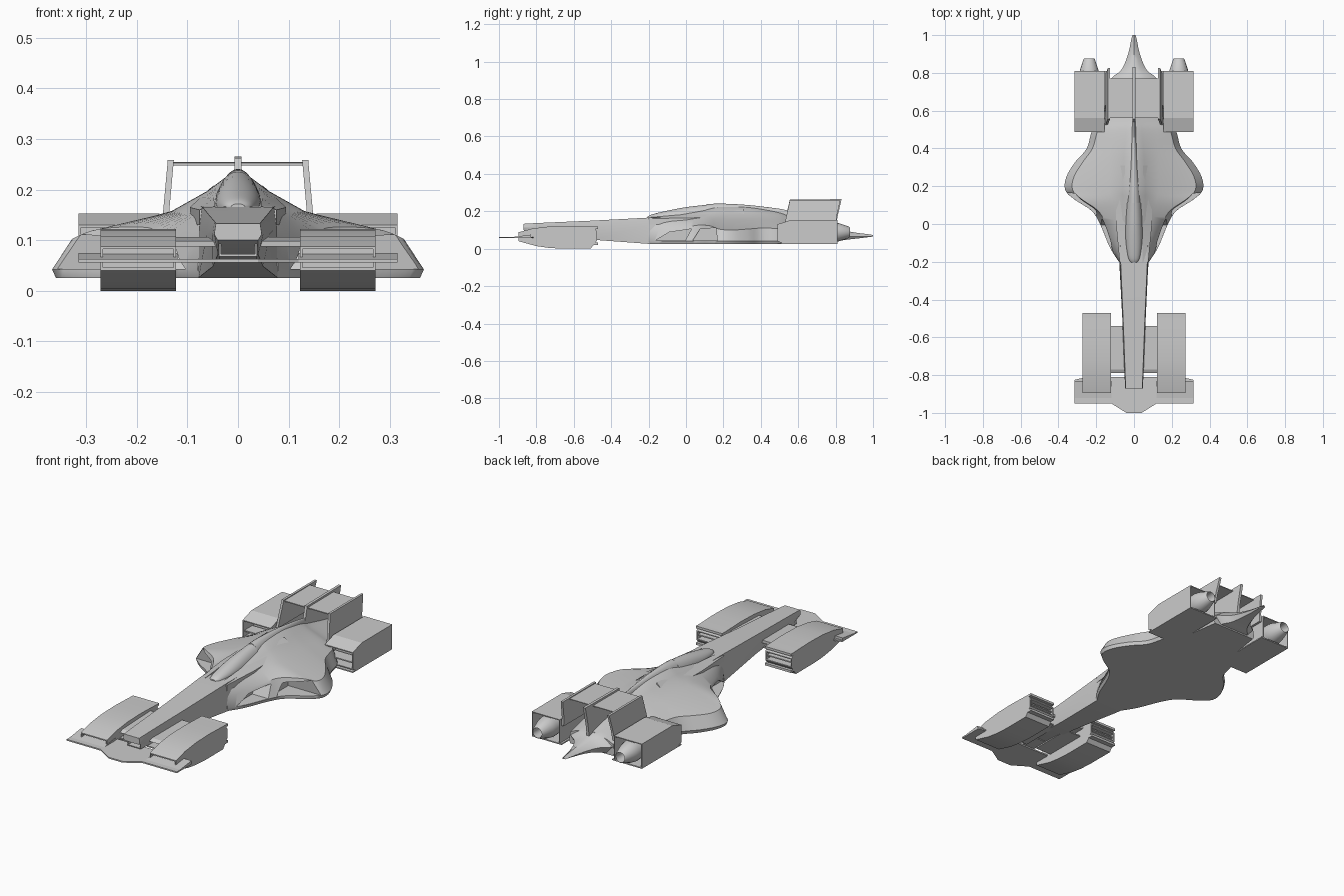
import bpy, bmesh, math
from mathutils import Vector

if "Cube" in bpy.data.objects:
    bpy.data.objects.remove(bpy.data.objects["Cube"])


def finish(bm, name, mirror=False, angle=32):
    bmesh.ops.recalc_face_normals(bm, faces=bm.faces)
    me = bpy.data.meshes.new(name)
    bm.to_mesh(me)
    bm.free()
    if angle:
        me.shade_smooth()
        me.set_sharp_from_angle(angle=math.radians(angle))
    ob = bpy.data.objects.new(name, me)
    bpy.context.collection.objects.link(ob)
    if mirror:
        m = ob.modifiers.new("mirror", 'MIRROR')
        m.use_mirror_merge = False
    return ob


def catmull(rows, n):
    """Smoothly interpolate rows of numbers, n steps per span."""
    out = []
    for i in range(len(rows) - 1):
        a, b, c, d = (rows[max(i - 1, 0)], rows[i], rows[i + 1], rows[min(i + 2, len(rows) - 1)])
        for k in range(n):
            t = k / n
            out.append([q + .5 * t * (r - p + t * (2*p - 5*q + 4*r - s + t * (3*(q - r) + s - p)))
                        for p, q, r, s in zip(a, b, c, d)])
    return out + [rows[-1]]


def skin(name, rings, **kw):
    """Bridge equal rings of 3D points and cap both ends."""
    bm = bmesh.new()
    vs = [[bm.verts.new(p) for p in r] for r in rings]
    n = len(vs[0])
    for a, b in zip(vs, vs[1:]):
        for i in range(n):
            j = (i + 1) % n
            bm.faces.new((a[i], a[j], b[j], b[i]))
    bm.faces.new(vs[0])
    bm.faces.new(vs[-1])
    return finish(bm, name, **kw)


def loft(name, sections, **kw):
    """sections: (y, half profile from bottom centre to top centre), mirrored in x."""
    rings = []
    for y, prof in sections:
        full = list(prof) + [(-x, z) for x, z in reversed(prof) if x > 1e-6]
        rings.append([(x, y, z) for x, z in full])
    return skin(name, rings, **kw)


def prism(name, prof, x0, x1, insets=(), lean=0, **kw):
    """Side profile (y, z) extruded in x; insets are (edge index, rim, depth) openings."""
    bm = bmesh.new()
    a = [bm.verts.new((x0 + lean * z, y, z)) for y, z in prof]
    b = [bm.verts.new((x1 + lean * z, y, z)) for y, z in prof]
    bm.faces.new(a)
    bm.faces.new(b)
    n = len(prof)
    sides = [bm.faces.new((a[i], a[(i+1) % n], b[(i+1) % n], b[i])) for i in range(n)]
    bmesh.ops.recalc_face_normals(bm, faces=bm.faces)
    for i, rim, depth in insets:
        f, nrm = sides[i], sides[i].normal.copy()
        bmesh.ops.inset_individual(bm, faces=[f], thickness=rim)
        new = bmesh.ops.extrude_discrete_faces(bm, faces=[f])["faces"][0]
        bmesh.ops.translate(bm, vec=-nrm * depth, verts=new.verts)
    return finish(bm, name, **kw)


def box(name, x0, x1, y0, y1, z0, z1, mirror=True):
    return prism(name, [(y0, z0), (y1, z0), (y1, z1), (y0, z1)], x0, x1, mirror=mirror, angle=0)


# Main body with swept side pods: y, floor width, shoulder, mid, hump, top
rows = [(-.20, .080, .074, .095, .060, .140, .040, .155, .160),
        (-.12, .130, .105, .103, .080, .145, .050, .165, .172),
        (.00, .180, .150, .116, .100, .150, .060, .178, .200),
        (.07, .225, .190, .126, .110, .155, .060, .186, .212),
        (.13, .315, .275, .122, .120, .158, .060, .192, .222),
        (.18, .364, .325, .104, .130, .158, .060, .197, .228),
        (.25, .358, .318, .100, .130, .157, .060, .197, .228),
        (.33, .310, .270, .105, .130, .154, .055, .194, .224),
        (.40, .250, .220, .110, .130, .150, .050, .188, .215),
        (.50, .220, .190, .108, .120, .143, .040, .175, .195),
        (.57, .165, .150, .105, .105, .132, .035, .155, .172),
        (.77, .130, .122, .085, .090, .100, .030, .115, .125)]
secs = []
for y, w, ws, zs, xm, zm, xh, zh, zt in catmull(rows, 4):
    secs.append((y, [(0, .025), (w - .008, .025), (w, .042), (ws, zs), (xm, zm),
                     (xh, zh), (xh * .45, zt - .006), (0, zt)]))
body = loft("main_body", secs, angle=38)

# Two intake openings per side, cut into the body
cuts = [([(-.165, .043), (-.005, .043), (.03, .106), (-.09, .088)], .085),
        ([(.035, .043), (.168, .043), (.160, .112), (.075, .104)], .17)]
for i, (prof, x0) in enumerate(cuts):
    c = prism(f"intake_cutter_{i}", prof, x0, .5, mirror=True, angle=0)
    c.hide_render = True
    c.hide_set(True)
    m = body.modifiers.new("intake", 'BOOLEAN')
    m.object, m.operation, m.solver = c, 'DIFFERENCE', 'EXACT'

# Long nose with raised top deck and an underslung intake box
loft("nose", [(y, [(0, zb), (wb, zb), (w, zm), (w * .93, zt), (0, zt)])
              for y, wb, zb, w, zm, zt in [(-.87, .040, .100, .047, .112, .133),
                                           (-.80, .040, .072, .050, .112, .137),
                                           (-.50, .050, .048, .062, .112, .150),
                                           (-.20, .078, .026, .076, .125, .166),
                                           (-.05, .078, .026, .080, .125, .168)]], angle=20)
prism("nose_intake", [(-.85, .068), (-.72, .062), (-.72, .11), (-.85, .106)], -.038, .038,
      insets=[(3, .006, .05)], angle=0)

# Shoulder fairings beside the cockpit
skin("cockpit_fairing", [[(xi, y, .13), (xo, y, .13), (xo, y, zo), (xi, y, zi)]
     for y, xi, xo, zo, zi in [(-.20, .045, .076, .160, .167), (.00, .048, .095, .165, .184),
                               (.31, .048, .092, .168, .209)]], mirror=True, angle=20)


# Cockpit canopy and spine
def dome(name, rows):
    rings = []
    for y, w, zt in catmull(rows, 4):
        arc = [(w * math.cos(t * math.pi / 14), .165 + (zt - .165) * math.sin(t * math.pi / 14))
               for t in range(7)]
        rings.append((y, [(0, .13), (w, .13)] + arc + [(0, zt)]))
    return loft(name, rings, angle=45)


dome("canopy", [(-.205, .014, .172), (-.18, .030, .184), (-.10, .043, .203),
                (.00, .047, .222), (.11, .045, .235)])
dome("spine", [(.11, .042, .238), (.18, .038, .241), (.30, .028, .236),
               (.42, .018, .224), (.54, .009, .205), (.60, .007, .17)])

# Front pods with an open slatted back
prism("front_pod", [(-.895, .040), (-.80, .014), (-.73, .004), (-.66, 0), (-.51, 0), (-.475, .045),
                    (-.475, .092), (-.495, .118), (-.62, .122), (-.73, .119), (-.82, .108),
                    (-.895, .088)], .122, .272,
      insets=[(5, .007, .09), (11, .008, .05)], mirror=True, angle=20)
box("front_pod_slat", .128, .266, -.55, -.48, .066, .072)
box("front_pod_upper_lip", .122, .272, -.50, -.47, .106, .118)
box("front_pod_lower_lip", .122, .272, -.51, -.47, .020, .032)

# Front wing plate and inner flaps
bm = bmesh.new()
half = [(.04, -1), (.12, -.95), (.315, -.95), (.315, -.825), (.25, -.81)]
outline = half + [(-x, y) for x, y in reversed(half)]
f = bm.faces.new([bm.verts.new((x, y, .056)) for x, y in outline])
top = bmesh.ops.extrude_face_region(bm, geom=[f])["geom"]
bmesh.ops.translate(bm, vec=(0, 0, .007), verts=[v for v in top if isinstance(v, bmesh.types.BMVert)])
finish(bm, "front_wing", angle=0)
prism("front_wing_strip", [(-.945, .060), (-.83, .062), (-.83, .075)], .12, .315, mirror=True, angle=0)
prism("nose_flap", [(-.79, .088), (-.54, .092), (-.54, .106), (-.77, .098)], .035, .125, mirror=True, angle=0)
box("lower_flap", .03, .125, -.79, -.56, .056, .062)

# Rear pods, open at both ends
prism("rear_pod", [(.53, .025), (.81, .025), (.81, .153), (.56, .153), (.488, .130), (.488, .040)],
      .155, .315, insets=[(1, .006, .12), (4, .007, .08)], mirror=True, angle=0)
box("rear_pod_blade", .158, .312, .495, .56, .070, .076)
box("rear_pod_tray", .145, .315, .488, .81, .025, .031)

# Exhaust nozzles, turned about the y axis
N = 20
rings = [[(.237 + r * math.cos(2 * math.pi * i / N), y, .088 + r * math.sin(2 * math.pi * i / N))
          for i in range(N)]
         for y, r in [(.66, .050), (.79, .054), (.815, .049), (.872, .030), (.876, .026), (.82, .021)]]
skin("exhaust_nozzle", rings, mirror=True)

# Upright rear fins and the plate between them
prism("side_fin", [(.525, .12), (.80, .12), (.805, .17), (.825, .258), (.555, .258)],
      .150, .162, lean=-.09, mirror=True, angle=0)
prism("centre_fin", [(.525, .13), (.80, .10), (.81, .17), (.832, .265), (.555, .262)],
      -.007, .007, angle=0)
prism("rear_wing", [(.56, .248), (.77, .250), (.77, .254), (.56, .253)], -.135, .135, angle=0)

# Pointed tail
loft("tail", [(y, [(0, zb), (w * .7, zb), (w, (zb + zt) / 2 - .004), (w * .5, zt - .006), (0, zt)])
              for y, w, zb, zt in catmull([(.70, .135, .027, .130), (.77, .120, .032, .118),
                                           (.81, .072, .040, .106), (.86, .045, .048, .094),
                                           (.92, .026, .055, .084), (.97, .016, .061, .078),
                                           (1.0, .009, .065, .073)], 3)], angle=35)
